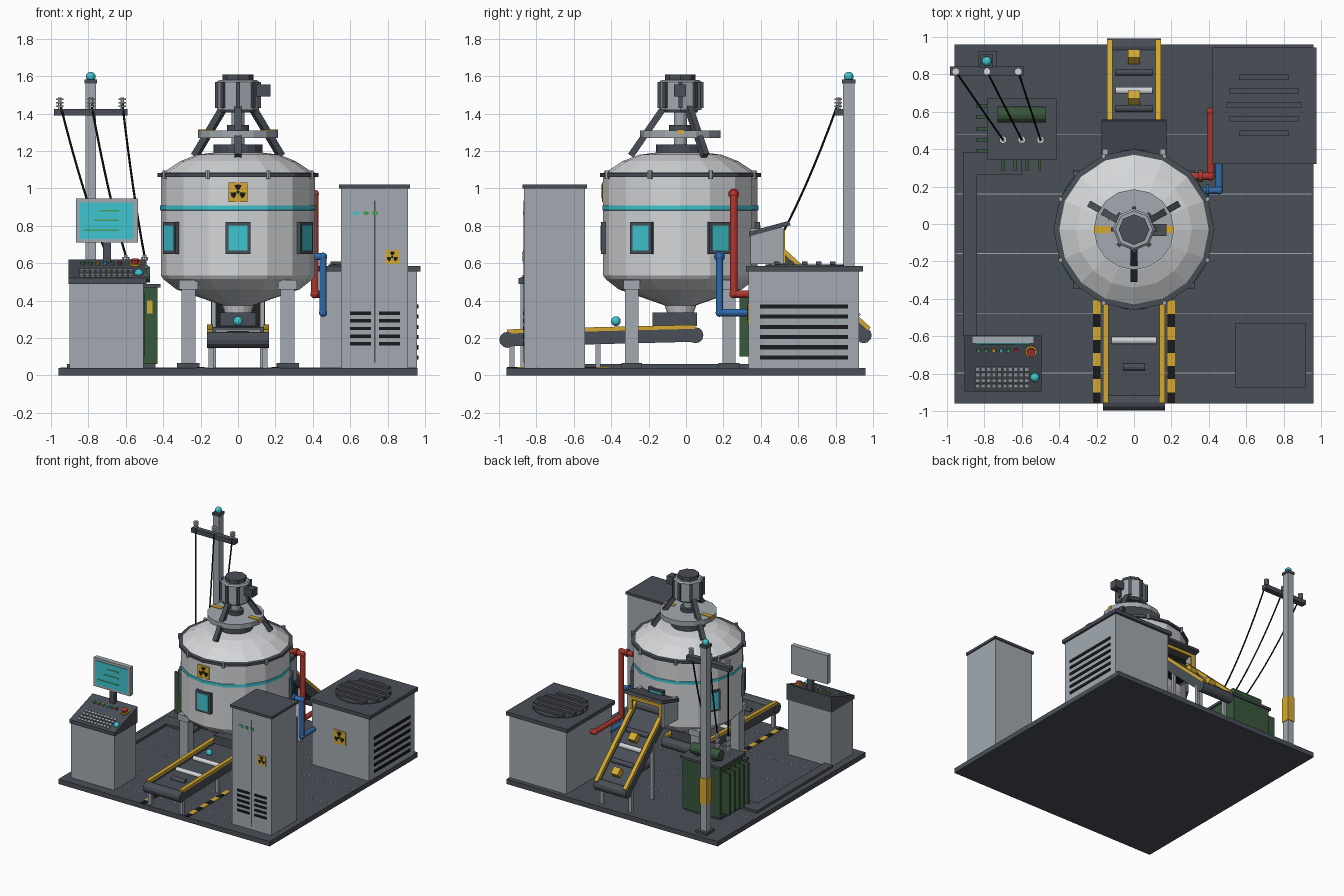
import bpy, bmesh
from math import sin, cos, pi, radians, sqrt
from mathutils import Vector, Matrix

if "Cube" in bpy.data.objects:
    bpy.data.objects.remove(bpy.data.objects["Cube"])


def colour(name, *rgb):
    m = bpy.data.materials.new(name)
    m.use_nodes = True
    m.diffuse_color = (*rgb, 1)
    m.node_tree.nodes["Principled BSDF"].inputs["Base Color"].default_value = (*rgb, 1)
    return m


PALE = colour("pale grey paint", .66, .67, .69)
STEEL = colour("steel grey", .36, .4, .44)
SLATE = colour("dark slate", .068, .077, .095)
BLACK = colour("black", .01, .01, .012)
YELLOW = colour("safety yellow", .66, .4, .03)
TEAL = colour("teal glow", .05, .56, .63)
FOREST = colour("dark green", .04, .095, .045)
GREEN = colour("signal green", .06, .35, .1)
RED = colour("red", .45, .04, .03)
BLUE = colour("blue", .03, .15, .42)


def finish(name, mat, bm, matrix=Matrix()):
    bmesh.ops.recalc_face_normals(bm, faces=bm.faces)
    mesh = bpy.data.meshes.new(name)
    bm.to_mesh(mesh)
    bm.free()
    mesh.materials.append(mat)
    ob = bpy.data.objects.new(name, mesh)
    ob.matrix_world = matrix
    bpy.context.collection.objects.link(ob)
    return ob


def block(name, mat, size, matrix):
    bm = bmesh.new()
    bmesh.ops.create_cube(bm, size=1, matrix=Matrix.Diagonal((*size, 1)))
    return finish(name, mat, bm, matrix)


def box(name, mat, x, y, z):
    size = [b - a for a, b in (x, y, z)]
    return block(name, mat, size, Matrix.Translation([(a + b) / 2 for a, b in (x, y, z)]))


def frame(a, b):
    a, b = Vector(a), Vector(b)
    return Matrix.Translation((a + b) / 2) @ (b - a).to_track_quat('Z', 'Y').to_matrix().to_4x4()


def beam(name, mat, a, b, w, h):
    return block(name, mat, (w, h, (Vector(b) - Vector(a)).length), frame(a, b))


def rod(name, mat, a, b, r, sides=12):
    bm = bmesh.new()
    bmesh.ops.create_cone(bm, cap_ends=True, segments=sides, radius1=r, radius2=r,
                          depth=(Vector(b) - Vector(a)).length)
    return finish(name, mat, bm, frame(a, b))


def ball(name, mat, at, r):
    bm = bmesh.new()
    bmesh.ops.create_uvsphere(bm, u_segments=12, v_segments=8, radius=r)
    return finish(name, mat, bm, Matrix.Translation(at))


def lathe(name, mat, profile, at, sides):
    bm = bmesh.new()
    rings = [[bm.verts.new((r * sin(2 * pi * k / sides), r * cos(2 * pi * k / sides), z))
              for k in range(sides)] for r, z in profile]
    for lo, hi in zip(rings, rings[1:]):
        for k in range(sides):
            n = (k + 1) % sides
            bm.faces.new((lo[k], lo[n], hi[n], hi[k]))
    bm.faces.new(rings[0])
    bm.faces.new(rings[-1])
    return finish(name, mat, bm, Matrix.Translation((*at, 0)))


def prism(name, mat, outline, axis, lo, hi):
    bm = bmesh.new()
    spot = (lambda p, d: (d, *p)) if axis == 'x' else (lambda p, d: (p[0], d, p[1]))
    face = bm.faces.new([bm.verts.new(spot(p, lo)) for p in outline])
    out = bmesh.ops.extrude_face_region(bm, geom=[face])["geom"]
    bmesh.ops.translate(bm, vec=spot((0, 0), hi - lo),
                        verts=[v for v in out if isinstance(v, bmesh.types.BMVert)])
    return finish(name, mat, bm)


def pipe(name, mat, points, r):
    for a, b in zip(points, points[1:]):
        rod(name, mat, a, b, r)
    for p in points[1:-1]:
        ball(name + "_elbow", mat, p, r * 1.15)


def warning_sign(name, x, y, z, s):
    box(name + "_plate", YELLOW, (x - s, x + s), (y - .006, y), (z - s, z + s))
    for k in range(3):
        arc = [radians(30 + 120 * k + d) + pi / 3 for d in (-28, 0, 28)]
        fan = [(x + r * s * cos(t), z + r * s * sin(t))
               for r, ts in ((.25, arc), (.8, arc[::-1])) for t in ts]
        prism(name + "_blade", BLACK, fan, 'y', y - .009, y - .006)
    rod(name + "_hub", BLACK, (x, y - .009, z), (x, y - .005, z), s * .17)


# Floor slab with seams, cable duct and hazard stripes
box("floor_slab", SLATE, (-.96, .96), (-.96, .96), (0, .04))
for k in range(5):
    y = .48 - .319 * k
    box("floor_seam", STEEL, (-.95, .95), (y - .002, y + .002), (.038, .041))
box("cable_duct", SLATE, (-.915, -.84), (-.6, .385), (.04, .06))
box("cable_duct_branch", SLATE, (-.84, -.6), (.265, .385), (.04, .06))
for s in (-1, 1):
    for k in range(8):
        y = -.41 - k * .07
        box("hazard_stripe", BLACK if k % 2 else YELLOW, (s * .2 - .02, s * .2 + .02),
            (max(y - .07, -.958), y), (.039, .044))

# Reactor vessel
C = (0, -.03)


def around(angle, r, z):
    t = radians(angle)
    return Vector((C[0] + r * cos(t), C[1] + r * sin(t), z))


lathe("vessel", PALE, [(.06, .3), (.085, .375), (.33, .46), (.4, .515), (.413, .535), (.413, 1.07),
      (.4, 1.085), (.37, 1.105), (.31, 1.145), (.22, 1.18), (.1, 1.195)], C, 16)
lathe("vessel_flange", SLATE, [(.41, 1.06), (.43, 1.062), (.43, 1.082), (.395, 1.085)], C, 16)
lathe("glow_band", TEAL, [(.41, .882), (.417, .884), (.417, .908), (.41, .91)], C, 16)
for k in range(8):
    rod("flange_bolt", STEEL, around(22.5 + 45 * k, .425, 1.05), around(22.5 + 45 * k, .425, 1.095), .013, 6)
for k in range(6):
    a = 60 * k - 90
    beam("window_frame", SLATE, around(a, .41, .65), around(a, .41, .82), .134, .03).matrix_world = \
        Matrix.Translation(around(a, .41, .735)) @ Matrix.Rotation(radians(a + 90), 4, 'Z')
    ob = bpy.context.collection.objects[-1]
    ob.data.transform(Matrix.Identity(4))
    block("window_glass", TEAL, (.1, .008, .135),
          Matrix.Translation(around(a, .424, .735)) @ Matrix.Rotation(radians(a + 90), 4, 'Z'))
warning_sign("vessel_sign", 0, C[1] - .413, .98, .052)
for sx in (-1, 1):
    for sy in (-1, 1):
        x, y = sx * .265, C[1] + sy * .26
        box("vessel_leg", STEEL, (x - .037, x + .037), (y - .035, y + .035), (.04, .5))
        box("leg_bracket", STEEL, (x - .05, x + .05), (y - .045, y + .045), (.46, .51))
        box("leg_foot", SLATE, (x - .06, x + .06), (y - .055, y + .055), (.04, .065))
box("discharge_box", SLATE, (-.095, .095), (-.18, .06), (.265, .335))

# Agitator drive
lathe("neck", SLATE, [(.13, 1.18), (.13, 1.235)], C, 16)
lathe("walk_ring", STEEL, [(.215, 1.27), (.215, 1.31)], C, 16)
for a in (0, 180):
    p = around(a, .17, 1.31)
    box("ring_mark", YELLOW, (p.x - .045, p.x + .045), (p.y - .018, p.y + .018), (1.29, 1.315))
lathe("drive_shaft", STEEL, [(.035, 1.19), (.035, 1.42)], C, 12)
lathe("shaft_collar", SLATE, [(.06, 1.31), (.06, 1.34)], C, 12)
for a in (-90, 30, 150):
    beam("motor_strut", SLATE, around(a, .09, 1.43), around(a, .265, 1.175), .035, .035)
lathe("motor_base", SLATE, [(.09, 1.405), (.1, 1.43)], C, 8)
lathe("motor", STEEL, [(.112, 1.42), (.112, 1.57), (.1, 1.58)], C, 8)
lathe("motor_cap", SLATE, [(.082, 1.575), (.082, 1.61)], C, 8)
for k in range(8):
    block("motor_rib", SLATE, (.02, .022, .14),
          Matrix.Translation(around(45 * k, .113, 1.5)) @ Matrix.Rotation(radians(45 * k), 4, 'Z'))
box("motor_terminal", SLATE, (.1, .175), (-.065, 0), (1.49, 1.555))

# Pipes from vessel to power unit
pipe("red_pipe", RED, [(.3, .255, .97), (.41, .255, .97), (.41, .255, .435), (.41, .6, .435), (.46, .6, .435)], .02)
pipe("blue_pipe", BLUE, [(.34, .18, .635), (.455, .18, .635), (.455, .18, .335), (.455, .35, .335)], .019)
rod("red_flange", RED, (.345, .255, .97), (.365, .255, .97), .03)
rod("blue_flange", BLUE, (.385, .18, .635), (.4, .18, .635), .03)

# Control cabinet
box("cabinet", STEEL, (.55, .91), (-.865, -.54), (.04, 1))
box("cabinet_cap", SLATE, (.54, .92), (-.875, -.53), (1, 1.02))
box("door_gap", SLATE, (.727, .735), (-.869, -.86), (.07, .935))
for k in range(5):
    for x in (.6, .755):
        box("cabinet_slot", BLACK, (x, x + .11), (-.871, -.86), (.16 + .041 * k, .178 + .041 * k))
for x, m in ((.62, TEAL), (.67, GREEN), (.72, GREEN)):
    box("status_light", m, (x, x + .028), (-.872, -.86), (.857, .875))
warning_sign("cabinet_sign", .825, -.865, .633, .037)

# Power unit
box("power_unit", STEEL, (.44, .958), (.335, .925), (.04, .56))
box("power_unit_lid", SLATE, (.42, .975), (.32, .945), (.555, .585))
rod("fan_disc", SLATE, (.695, .635, .58), (.695, .635, .592), .21, 24)
for k in range(-2, 3):
    half = sqrt(.2 ** 2 - (.075 * k) ** 2)
    box("fan_slat", SLATE, (.695 - half, .695 + half), (.62 + .075 * k, .65 + .075 * k), (.59, .608))
for k in range(6):
    z = .085 + .0545 * k
    box("unit_slot", BLACK, (.95, .964), (.395, .865), (z, z + .022))
warning_sign("unit_sign", .69, .335, .33, .055)

# Operator console
box("console_body", STEEL, (-.9, -.505), (-.885, -.6), (.04, .495))
prism("console_panel", SLATE, [(-.895, .49), (-.895, .52), (-.595, .62), (-.595, .49)], 'x', -.905, -.495)
TILT = Matrix.Rotation(.322, 4, 'X')


def on_panel(x, y):
    return Vector((x, y, .52 + (y + .895) / 3))


for row in range(4):
    for col in range(10):
        block("key", STEEL, (.023, .021, .016), Matrix.Translation(on_panel(-.835 + .029 * col, -.865 + .03 * row)) @ TILT)
for k, m in enumerate((GREEN, GREEN, YELLOW, TEAL, GREEN, RED)):
    p = on_panel(-.83 + .04 * k, -.675)
    rod("panel_button", m, p, p + Vector((0, -.004, .014)), .011, 8)
p = on_panel(-.55, -.68)
rod("stop_ring", YELLOW, p, p + Vector((0, -.003, .01)), .032)
rod("stop_button", RED, p, p + Vector((0, -.009, .028)), .022)
ball("track_ball", TEAL, on_panel(-.53, -.82), .025)
box("monitor_stand", SLATE, (-.722, -.678), (-.635, -.605), (.58, .74))
box("monitor", STEEL, (-.865, -.535), (-.64, -.6), (.71, .945))
box("screen", TEAL, (-.845, -.555), (-.645, -.64), (.73, .925))
for a, b, z in ((-.74, -.635, .88), (-.77, -.635, .83), (-.825, -.635, .775)):
    box("screen_line", GREEN, (a, b), (-.648, -.64), (z - .004, z + .004))

# Transformer
box("transformer", FOREST, (-.77, -.43), (.36, .66), (.06, .475))
box("transformer_skid", SLATE, (-.76, -.44), (.38, .64), (.04, .07))
box("transformer_lid", SLATE, (-.785, -.415), (.345, .67), (.47, .49))
for k in range(5):
    y = .39 + .06 * k
    box("side_fin", FOREST, (-.845, -.76), (y - .009, y + .009), (.1, .44))
for k in range(4):
    x = -.7 + .065 * k
    box("front_fin", FOREST, (x - .009, x + .009), (.285, .37), (.1, .44))
box("transformer_label", YELLOW, (-.487, -.458), (.354, .362), (.33, .4))
rod("oil_tank", FOREST, (-.73, .585, .54), (-.47, .585, .54), .042)
for x in (-.68, -.52):
    box("oil_tank_stand", SLATE, (x - .012, x + .012), (.56, .61), (.48, .54))

# Power pole and cables
box("pole_foot", SLATE, (-.835, -.735), (.82, .925), (.04, .06))
box("pole", STEEL, (-.815, -.76), (.84, .9), (.04, 1.56))
box("pole_band", YELLOW, (-.819, -.756), (.836, .904), (.28, .49))
box("pole_cap", SLATE, (-.82, -.755), (.835, .905), (1.56, 1.582))
ball("pole_lamp", TEAL, (-.787, .87, 1.597), .026)
box("cross_arm", SLATE, (-.985, -.59), (.795, .842), (1.39, 1.425))


def insulator(name, x, y, z, h):
    rod(name, PALE, (x, y, z), (x, y, z + h), .01, 8)
    for k in range(3):
        d = z + h * (.25 + .28 * k)
        rod(name + "_disc", PALE, (x, y, d), (x, y, d + h * .12), .02, 10)


for k in range(3):
    top, low = Vector((-.953 + .167 * k, .815, 1.46)), Vector((-.7 + .1 * k, .45, .64))
    insulator("arm_insulator", top.x, top.y, 1.42, .065)
    insulator("bushing", low.x, low.y, .49, .155)
    path = [top.lerp(low, t / 8) - Vector((0, 0, .05 * t / 8 * (8 - t) / 2)) for t in range(9)]
    for a, b in zip(path, path[1:]):
        rod("cable", BLACK, a, b, .006, 6)


# Conveyors
def conveyor(name, a, b, half):
    a, b = Vector(a), Vector(b)
    along = (b - a).normalized()
    up = Vector((1, 0, 0)).cross(along)
    up *= 1 if up.z > 0 else -1
    beam(name + "_belt", SLATE, a, b, half * 1.8, .03)
    for s in (-1, 1):
        side = Vector((s * (half - .015), 0, 0))
        beam(name + "_side", SLATE, a + side, b + side, .026, .07)
        beam(name + "_rail", YELLOW, a + side + up * .045, b + side + up * .045, .03, .022)
    for p in (a, b):
        rod(name + "_drum", SLATE, p - Vector((half, 0, 0)), p + Vector((half, 0, 0)), .043)
    return lambda t: a.lerp(b, t) + up * .02


out = conveyor("front_conveyor", (0, -.955, .19), (0, .05, .215), .165)
for t, m, w in ((.33, PALE, .12), (.19, SLATE, .06), (.55, PALE, .12)):
    p = out(t)
    rod("front_roller", m, p - Vector((w, 0, 0)), p + Vector((w, 0, 0)), .019)
ball("sample_ball", TEAL, (0, -.375, .29), .026)
ramp = conveyor("rear_ramp", (0, .95, .215), (0, .44, .68), .145)
for t, m in ((.3, SLATE), (.49, PALE), (.68, SLATE)):
    p = ramp(t)
    rod("ramp_roller", m, p - Vector((.1, 0, 0)), p + Vector((.1, 0, 0)), .019)
for t in (.17, .6):
    p = ramp(t)
    beam("ore_crate", YELLOW, p, p + Vector((0, .035, .038)), .062, .06)
for s in (-1, 1):
    for y, top in ((-.93, .17), (-.47, .18), (.62, .5), (.9, .24)):
        x = s * (.145 if y < 0 else .13)
        box("conveyor_leg", STEEL, (x - .013, x + .013), (y - .013, y + .013), (.04, top))

# Feed hood
for s in (-1, 1):
    box("hood_wall", STEEL, (s * .155 - .012, s * .155 + .012), (.34, .525), (.595, .785))
    box("hood_trim", YELLOW, (s * .135 - .014, s * .135 + .014), (.515, .53), (.6, .775))
box("hood_back", BLACK, (-.145, .145), (.36, .44), (.595, .765))
box("hood_trim_top", YELLOW, (-.145, .145), (.515, .53), (.755, .78))
beam("hood_lid", SLATE, (0, .335, .755), (0, .555, .815), .35, .025)
